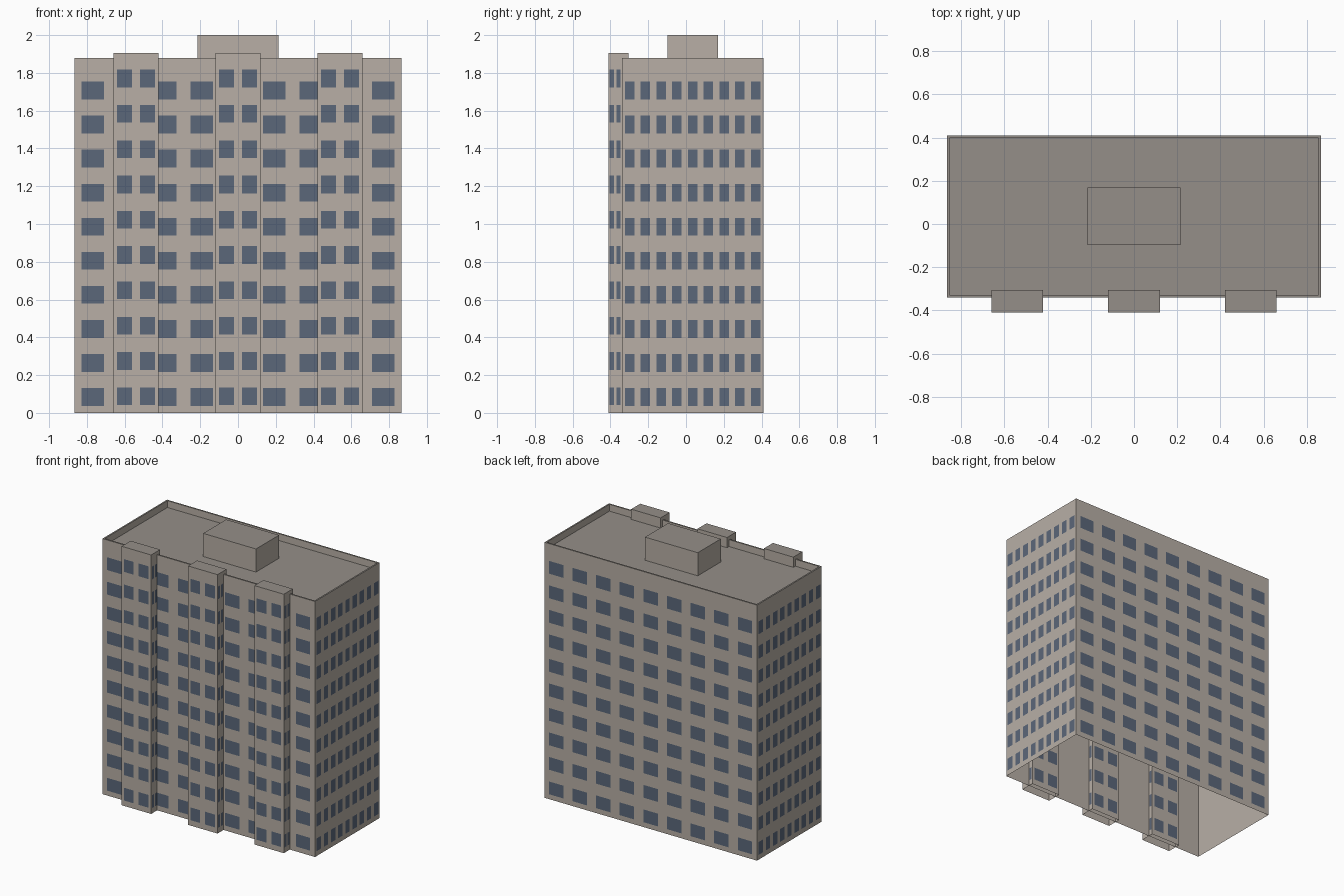
import bpy
import bmesh
from math import pi
from mathutils import Matrix, Vector

cube = bpy.data.objects.get("Cube")
if cube:
    bpy.data.objects.remove(cube, do_unlink=True)


def make_material(name, rgb):
    mat = bpy.data.materials.new(name)
    mat.use_nodes = True
    color = (*rgb, 1.0)
    mat.diffuse_color = color
    bsdf = mat.node_tree.nodes["Principled BSDF"]
    bsdf.inputs["Base Color"].default_value = color
    bsdf.inputs["Roughness"].default_value = 0.9
    return mat


WALL = make_material("warm_grey_wall", (0.48, 0.43, 0.38))
ROOF = make_material("dark_grey_roof", (0.30, 0.275, 0.25))
GLASS = make_material("slate_blue_window", (0.105, 0.137, 0.195))


def finish(name, bm, mats):
    mesh = bpy.data.meshes.new(name)
    bm.to_mesh(mesh)
    bm.free()
    for mat in mats:
        mesh.materials.append(mat)
    obj = bpy.data.objects.new(name, mesh)
    bpy.context.collection.objects.link(obj)
    return obj


def block(name, low, high, rim=0, sink=0):
    """Open-bottomed box with a dark top and an optional sunken roof."""
    low, high = Vector(low), Vector(high)
    bm = bmesh.new()
    bmesh.ops.create_cube(bm, size=1)
    for v in bm.verts:
        v.co = (low + high) / 2 + v.co * (high - low)
    bottom = [f for f in bm.faces if f.normal.z < -0.5]
    bmesh.ops.delete(bm, geom=bottom, context="FACES_ONLY")
    if rim:
        top = max(bm.faces, key=lambda f: f.calc_center_median().z)
        # rim of the parapet, then a second loop pushed down to the roof
        bmesh.ops.inset_region(bm, faces=[top], thickness=rim)
        bmesh.ops.inset_region(bm, faces=[top], thickness=0.0005)
        for v in top.verts:
            v.co.z -= sink
    bm.normal_update()
    for f in bm.faces:
        f.material_index = 1 if f.normal.z > 0.5 else 0
    return finish(name, bm, [WALL, ROOF])


def windows(name, low, high, long_cols, short_cols, col_fill, first, last):
    """Ten rows of flat panes just outside all four walls of a block."""
    low, high = Vector(low), Vector(high)
    mid, size = (low + high) / 2, high - low
    rows, pane_h, gap = 10, 0.094, 0.002
    bm = bmesh.new()
    for side in range(4):
        across, depth, cols = ((size.x, size.y, long_cols) if side % 2 == 0
                               else (size.y, size.x, short_cols))
        pitch = across / cols
        turn = (Matrix.Translation((mid.x, mid.y, 0))
                @ Matrix.Rotation(side * pi / 2, 4, "Z"))
        for row in range(rows):
            z = first + (last - first) * row / (rows - 1)
            for col in range(cols):
                x = (col + 0.5) * pitch - across / 2
                w = pitch * col_fill / 2
                y = -depth / 2 - gap
                corners = [(x - w, y, z - pane_h / 2), (x + w, y, z - pane_h / 2),
                           (x + w, y, z + pane_h / 2), (x - w, y, z + pane_h / 2)]
                bm.faces.new([bm.verts.new(turn @ Vector(c)) for c in corners])
    return finish(name, bm, [GLASS])


# Main slab with parapet and sunken roof
main_low, main_high = (-0.865, -0.34, 0), (0.865, 0.41, 1.88)
block("main_block", main_low, main_high, rim=0.016, sink=0.05)
windows("main_windows", main_low, main_high, 9, 9, 0.61, 0.084, 1.707)

# Three projecting bays on the front
for label, x in (("right", -0.54), ("middle", 0), ("left", 0.54)):
    low, high = (x - 0.12, -0.41, 0), (x + 0.12, -0.305, 1.905)
    block(label + "_bay", low, high)
    windows(label + "_bay_windows", low, high, 2, 3, 0.66, 0.088, 1.77)

# Rooftop plant room
block("plant_room", (-0.215, -0.098, 1.83), (0.215, 0.17, 2.0))
